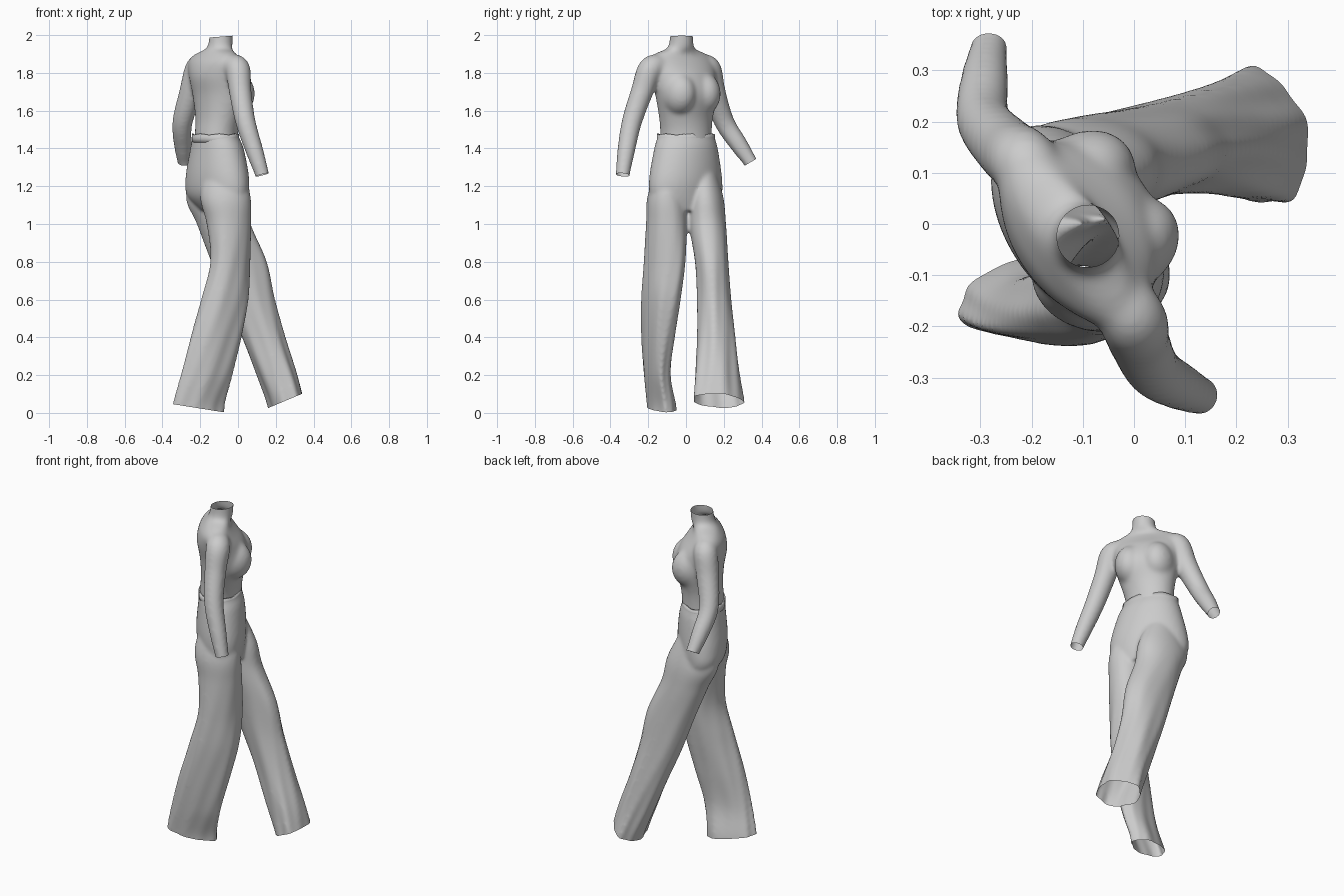
import bpy, bmesh, math
from mathutils import Vector

cube = bpy.data.objects.get("Cube")
if cube:
    bpy.data.objects.remove(cube)

fabric = bpy.data.materials.new("light_grey_fabric")
fabric.use_nodes = True
GREY = (0.6, 0.6, 0.6, 1)
fabric.diffuse_color = GREY
fabric.node_tree.nodes["Principled BSDF"].inputs["Base Color"].default_value = GREY


def resample(rows, n=6):
    """Catmull-Rom interpolation of rows of numbers."""
    out = []
    last = len(rows) - 1
    for i in range(last):
        p = [rows[min(max(i + k, 0), last)] for k in (-1, 0, 1, 2)]
        for s in range(n):
            t = s / n
            out.append([b + 0.5 * t * (c - a + t * (2*a - 5*b + 4*c - d + t * (3*(b - c) + d - a)))
                        for a, b, c, d in zip(*p)])
    return out + [list(rows[-1])]


def loft(bm, rings, caps=True):
    """Skin a list of point rings."""
    loops = [[bm.verts.new(p) for p in ring] for ring in rings]
    n = len(loops[0])
    for a, b in zip(loops, loops[1:]):
        for i in range(n):
            bm.faces.new((a[i], a[(i + 1) % n], b[(i + 1) % n], b[i]))
    if caps:
        bm.faces.new(loops[0][::-1])
        bm.faces.new(loops[-1])


def ellipse(c, u, v, fold=0, phase=0, n=64):
    """Ring about c with half axes u and v, rippled by cloth folds."""
    pts = []
    for i in range(n):
        a = math.tau * i / n
        r = 1 + fold * (math.sin(5 * a + phase) + 0.7 * math.sin(9 * a - 2 * phase))
        pts.append(Vector(c) + r * (math.cos(a) * Vector(u) + math.sin(a) * Vector(v)))
    return pts


def box_ring(z, x0, x1, y0, y1, skew=0, fold=0):
    """Horizontal sheared ring filling an x and y range."""
    hx, hy = (x1 - x0) / 2, (y1 - y0) / 2
    shear = skew * hy
    return ellipse(((x0 + x1) / 2, (y0 + y1) / 2, z), (math.sqrt(hx * hx - shear * shear), 0, 0),
                   (-shear, hy, 0), fold, 4 * z)


def facing_axes(degrees):
    a = math.radians(degrees)
    return Vector((math.cos(a), math.sin(a), 0)), Vector((-math.sin(a), math.cos(a), 0))


def facing_ring(z, x, y, half_width, half_depth, degrees):
    """Horizontal ring turned to the direction the body faces."""
    front, side = facing_axes(degrees)
    return ellipse((x, y, z), front * half_depth, side * half_width)


def tube(bm, rows):
    """Round limb through rows of x, y, z, radius."""
    rows = resample(rows)
    pts = [Vector(r[:3]) for r in rows]
    rings = []
    for i, p in enumerate(pts):
        t = (pts[min(i + 1, len(pts) - 1)] - pts[max(i - 1, 0)]).normalized()
        u = t.cross(Vector((0, 1, 0))).normalized()
        rings.append(ellipse(p, u * rows[i][3], t.cross(u) * rows[i][3], n=24))
    loft(bm, rings)


def finish(bm, name):
    bmesh.ops.recalc_face_normals(bm, faces=bm.faces)
    mesh = bpy.data.meshes.new(name)
    bm.to_mesh(mesh)
    bm.free()
    mesh.materials.append(fabric)
    mesh.shade_smooth()
    obj = bpy.data.objects.new(name, mesh)
    bpy.context.collection.objects.link(obj)
    return obj


def fuse(bm, name, smooth, cuts):
    """Merge overlapping parts to one skin, then cut openings at planes."""
    obj = finish(bm, name)
    mod = obj.modifiers.new("merge", 'REMESH')
    mod.mode, mod.voxel_size = 'VOXEL', 0.009
    mod = obj.modifiers.new("soften", 'SMOOTH')
    mod.factor, mod.iterations = 0.5, smooth
    graph = bpy.context.evaluated_depsgraph_get()
    mesh = bpy.data.meshes.new_from_object(obj.evaluated_get(graph))
    bpy.data.objects.remove(obj)
    bm = bmesh.new()
    bm.from_mesh(mesh)
    for point, out, reach in cuts:
        point, out = Vector(point), Vector(out)
        near = [f for f in bm.faces if (f.calc_center_median() - point).length < reach]
        geom = set(near)
        for f in near:
            geom.update(f.verts, f.edges)
        bmesh.ops.bisect_plane(bm, geom=list(geom), plane_co=point, plane_no=out)
        beyond = [f for f in bm.faces
                  if (f.calc_center_median() - point).length < reach
                  and (f.calc_center_median() - point).dot(out) > 0]
        bmesh.ops.delete(bm, geom=beyond, context='FACES')
    finish(bm, name)


# Fitted top: torso, bust and sleeves
top = bmesh.new()
torso = [(1.36, -.115, 0, .142, .112, 12), (1.47, -.115, 0, .138, .112, 15),
         (1.56, -.105, 0, .147, .115, 24), (1.68, -.092, .002, .175, .135, 33),
         (1.78, -.107, -.014, .19, .13, 35), (1.85, -.12, -.028, .205, .1, 35),
         (1.885, -.12, -.03, .19, .078, 35), (1.908, -.113, -.03, .14, .068, 35),
         (1.928, -.1, -.027, .082, .066, 35), (1.96, -.092, -.025, .064, .064, 35),
         (2.06, -.085, -.022, .06, .06, 35)]
loft(top, [facing_ring(*r) for r in resample(torso)])
front, side = facing_axes(34)
for sign in (-1, 1):
    bust = bmesh.ops.create_uvsphere(top, u_segments=32, v_segments=16, radius=1)["verts"]
    middle = Vector((-.1, -.005, 1.69)) + .05 * front + sign * .077 * side
    for v in bust:
        v.co = middle + .112 * v.co.x * front + .09 * v.co.y * side + Vector((0, 0, .115 * v.co.z))
tube(top, [(-.04, -.13, 1.835, .06), (-.002, -.188, 1.82, .067), (.012, -.233, 1.7, .06),
           (.04, -.287, 1.54, .054), (.09, -.318, 1.38, .047), (.128, -.335, 1.26, .038),
           (.143, -.341, 1.19, .038)])
tube(top, [(-.19, .08, 1.835, .06), (-.215, .12, 1.82, .067), (-.248, .147, 1.7, .063),
           (-.294, .203, 1.54, .054), (-.292, .28, 1.42, .048), (-.284, .34, 1.33, .038),
           (-.278, .375, 1.275, .038)])
fuse(top, "fitted_top", 22, [
    ((-.09, -.025, 1.992), (-.08, 0, 1), .12),
    ((-.115, 0, 1.43), (0, 0, -1), .2),
    ((.127, -.335, 1.26), (.25, -.1, -1), .1),
    ((-.284, .342, 1.327), (0, .5, -.85), .1)])

# Wide trousers: hips and two striding legs, as z, x range, y range
trousers = bmesh.new()
hips = [(1.55, -.238, 0, -.148, .148, .2), (1.47, -.24, .002, -.15, .15, .2),
        (1.4, -.252, .03, -.168, .168, .25), (1.25, -.277, .058, -.194, .19, .35),
        (1.15, -.27, .055, -.19, .19, .4), (1.07, -.2, .03, -.15, .16, .35)]
loft(trousers, [box_ring(*r) for r in resample(hips)])
rear_leg = [(1.32, -.16, .02, -.14, -.03), (1.15, -.2, .066, -.203, .0), (1.0, -.165, .07, -.211, .004),
            (.8, -.145, .066, -.223, -.002), (.6, -.192, .058, -.235, -.028), (.4, -.25, .02, -.235, -.06),
            (.2, -.302, -.033, -.224, -.083), (.03, -.348, -.076, -.208, -.055), (-.1, -.365, -.07, -.2, -.05)]
front_leg = [(1.34, -.21, -.06, .03, .14), (1.15, -.276, .035, .008, .196), (1.0, -.217, .068, .016, .212),
             (.8, -.142, .153, .048, .225), (.6, -.067, .193, .06, .24), (.4, .018, .248, .06, .261),
             (.2, .098, .315, .046, .283), (.06, .153, .353, .036, .303), (-.1, .198, .403, .033, .313)]
for leg, twist in ((rear_leg, -.8), (front_leg, .15)):
    rings = []
    for row in resample(leg):
        drop = min(1, max(0, 1.15 - row[0]))
        rings.append(box_ring(*row, skew=twist * drop, fold=.042 * drop))
    loft(trousers, rings)
fuse(trousers, "wide_trousers", 12, [
    ((-.12, 0, 1.465), (0, 0, 1), .25),
    ((-.08, -.13, .004), (-.16, 0, -1), .33),
    ((.17, .17, .03), (.42, 0, -1), .32)])

# Waistband with a gently uneven upper edge
band = bmesh.new()
rings = [box_ring(z, -.244, .006, -.153, .153, .2) for z in (1.432, 1.45, 1.475)]
for i, p in enumerate(rings[-1]):
    p.z += .003 * math.sin(i * .7)
loft(band, rings, caps=False)
waistband = finish(band, "waistband")
solid = waistband.modifiers.new("thickness", 'SOLIDIFY')
solid.thickness, solid.offset = .008, -1
